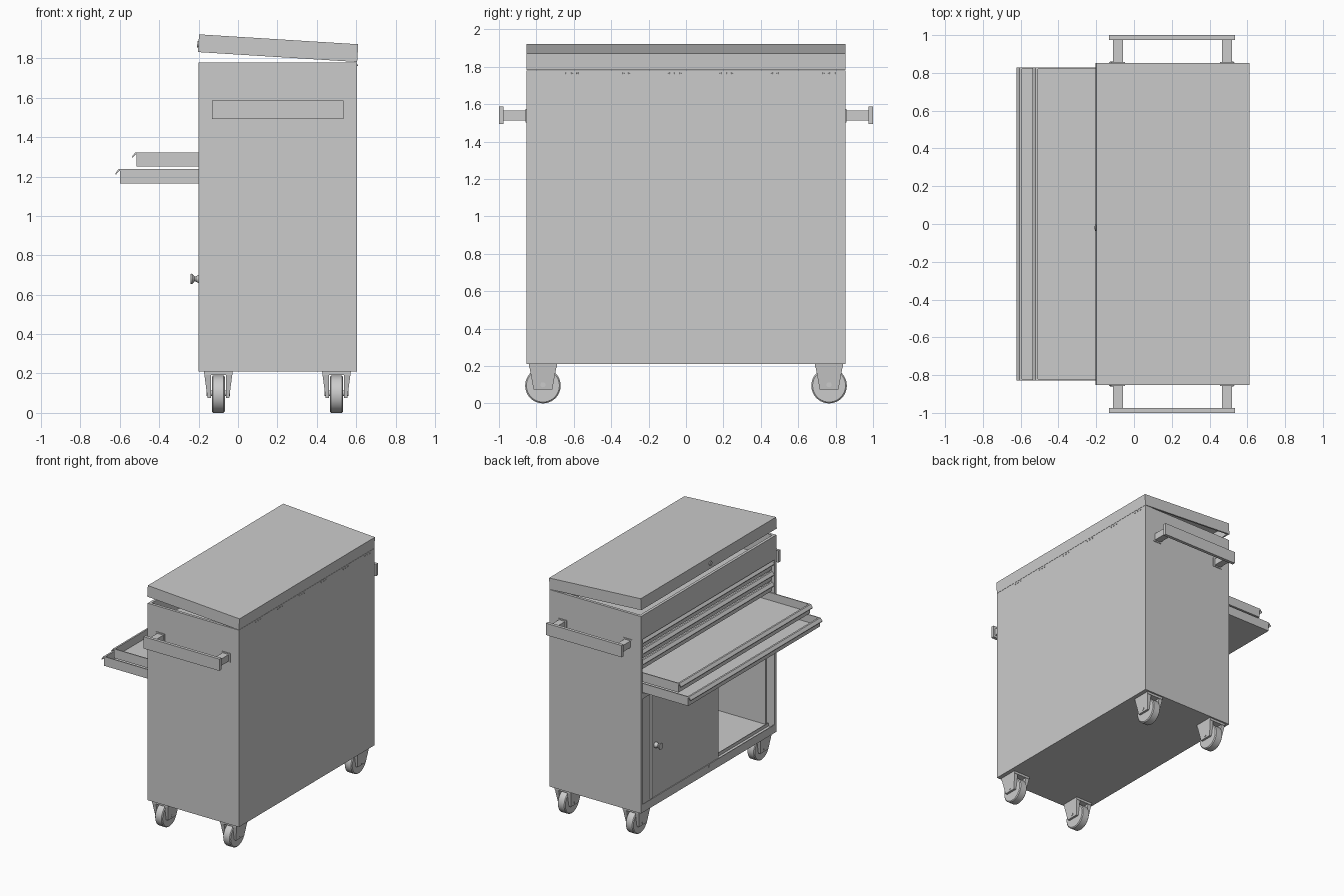
import bpy, bmesh, math
from mathutils import Matrix

if "Cube" in bpy.data.objects:
    bpy.data.objects.remove(bpy.data.objects["Cube"])

grey = bpy.data.materials.new("grey_metal")
grey.diffuse_color = (0.6, 0.6, 0.6, 1)
grey.use_nodes = True
grey.node_tree.nodes["Principled BSDF"].inputs["Base Color"].default_value = grey.diffuse_color


def finish(name, bm, smooth=False):
    bmesh.ops.recalc_face_normals(bm, faces=bm.faces)
    me = bpy.data.meshes.new(name)
    bm.to_mesh(me)
    bm.free()
    me.materials.append(grey)
    ob = bpy.data.objects.new(name, me)
    bpy.context.collection.objects.link(ob)
    if smooth:
        bpy.ops.object.select_all(action='DESELECT')
        ob.select_set(True)
        bpy.context.view_layer.objects.active = ob
        bpy.ops.object.shade_smooth_by_angle(angle=math.radians(35))
    return ob


def add_box(bm, lo, hi):
    vs = bmesh.ops.create_cube(bm, size=1)["verts"]
    for v in vs:
        for i in range(3):
            v.co[i] = lo[i] if v.co[i] < 0 else hi[i]
    return vs


def boxes(name, *pairs):
    bm = bmesh.new()
    for lo, hi in pairs:
        add_box(bm, lo, hi)
    return finish(name, bm)


def tray(name, lo, hi, t, up=1):
    # box hollowed from its top (up=1) or its underside (up=-1)
    bm = bmesh.new()
    add_box(bm, lo, hi)
    bm.normal_update()
    face = [f for f in bm.faces if f.normal.z * up > 0.9][0]
    bmesh.ops.inset_region(bm, faces=[face], thickness=t)
    depth = hi[2] - lo[2] - t
    ext = bmesh.ops.extrude_discrete_faces(bm, faces=[face])["faces"][0]
    bmesh.ops.translate(bm, verts=ext.verts[:], vec=(0, 0, -up * depth))
    return finish(name, bm)


def prism(name, pts, y0, y1):
    # xz profile extruded along y
    bm = bmesh.new()
    f = bm.faces.new([bm.verts.new((x, y0, z)) for x, z in pts])
    ext = bmesh.ops.extrude_face_region(bm, geom=[f])["geom"]
    bmesh.ops.translate(bm, vec=(0, y1 - y0, 0),
                        verts=[g for g in ext if isinstance(g, bmesh.types.BMVert)])
    return finish(name, bm)


def lathe(name, profile, centre, n=32):
    # (x, radius) profile turned around the x axis
    bm = bmesh.new()
    rings = [[bm.verts.new((centre[0] + x,
                            centre[1] + r * math.cos(2 * math.pi * k / n),
                            centre[2] + r * math.sin(2 * math.pi * k / n)))
              for k in range(n)] for x, r in profile]
    for a, b in zip(rings, rings[1:]):
        for k in range(n):
            bm.faces.new((a[k], a[(k + 1) % n], b[(k + 1) % n], b[k]))
    bm.faces.new(rings[0])
    bm.faces.new(rings[-1])
    return finish(name, bm, True)


# cabinet shell
X0, X1, Y, Z0, Z1, T = -0.2, 0.605, 0.853, 0.21, 1.78, 0.022
boxes("cabinet_shell",
      ((X0, -Y, Z0), (X1, -Y + T, Z1)), ((X0, Y - T, Z0), (X1, Y, Z1)),
      ((X1 - T, -Y + T, Z0), (X1, Y - T, Z1)),
      ((X0, -Y + T, Z0), (X1 - T, Y - T, 0.25)),
      ((X0, -Y + T, 1.14), (X1 - T, Y - T, 1.158)),
      ((X0, -Y + T, 1.59), (X1 - T, Y - T, 1.605)),
      ((X0, -Y + T, 1.605), (X0 + T, Y - T, Z1)))

# lower bay: raised floor, side linings and door tracks
boxes("cabinet_floor", ((-0.13, -Y + T, 0.25), (X1 - T, Y - T, 0.265)))
for s, side in ((-1, "left"), (1, "right")):
    boxes("lining_" + side, ((-0.13, min(s * 0.815, s * 0.831), 0.265),
                             (X1 - T, max(s * 0.815, s * 0.831), 1.14)))
boxes("door_tracks",
      ((X0, -Y + T, 0.25), (X0 + 0.006, -0.003, 0.275)),
      ((X0, 0.003, 0.25), (X0 + 0.006, Y - T, 0.275)),
      ((X0, -Y + T, 1.115), (X0 + 0.006, Y - T, 1.14)),
      ((-0.145, -Y + T, 0.25), (-0.139, Y - T, 0.275)))

# two sliding doors, both pushed towards +y
boxes("outer_door", ((-0.19, -0.14, 0.252), (-0.172, 0.70, 1.138)))
boxes("inner_door", ((-0.166, -0.02, 0.252), (-0.148, 0.825, 1.138)))
lathe("door_knob", [(0.05, 0.022), (0.04, 0.022), (0.026, 0.013), (0.018, 0.014),
                    (0.006, 0.027), (0, 0.025)], (-0.24, 0.655, 0.68), 24)

# drawers with hooked pull lips, the two lowest pulled out
for i, x in enumerate((-0.6, -0.515, -0.175, -0.175, -0.175)):
    z = 1.165 + i * 0.085
    top = z + 0.073
    tray("drawer_%d" % (i + 1), (x, -0.829, z), (x + 0.72, 0.829, top), 0.011)
    prism("drawer_lip_%d" % (i + 1),
          [(x, top), (x - 0.006, top), (x - 0.023, top - 0.022), (x - 0.02, top - 0.03),
           (x - 0.015, top - 0.022), (x - 0.003, top - 0.009), (x, top - 0.009)],
          -0.829, 0.829)

# lid, propped open about its rear hinge
lid = tray("lid", (-0.805, -Y, 0), (0.005, Y, 0.09), 0.018, -1)
lock = lathe("lid_lock", [(-0.006, 0.016), (0.004, 0.018)], (-0.805, -0.02, 0.04), 20)
for ob in (lid, lock):
    ob.matrix_world = Matrix.Translation((0.6, 0, 1.782)) @ Matrix.Rotation(0.062, 4, 'Y')

# hinge screws along the back
for h in range(6):
    for k in (-1, 0, 1):
        lathe("hinge_screw_%d_%d" % (h, k), [(0, 0.005), (0.004, 0.004)],
              (X1, -0.61 + 0.275 * h + 0.03 * k, 1.765), 10)

# side handles
for s, side in ((-1, "left"), (1, "right")):
    def slab(x0, x1, ya, yb, z0, z1):
        return (x0, min(s * ya, s * yb), z0), (x1, max(s * ya, s * yb), z1)
    parts = [slab(-0.132, 0.535, 0.975, 1.0, 1.493, 1.587)]
    for x in (-0.085, 0.492):
        parts.append(slab(x - 0.027, x + 0.027, Y, 0.976, 1.512, 1.565))
        parts.append(slab(x - 0.038, x + 0.038, Y, 0.858, 1.502, 1.575))
    boxes("handle_" + side, *parts)

# casters
for cx, end in ((-0.1, "front"), (0.5, "back")):
    for cy, side in ((-0.765, "left"), (0.765, "right")):
        tag = "_%s_%s" % (end, side)
        lathe("wheel" + tag, [(-0.033, 0.088), (-0.027, 0.095), (0.027, 0.095),
                              (0.033, 0.088)], (cx, cy, 0.095), 40)
        lathe("axle" + tag, [(-0.06, 0.014), (0.06, 0.014)], (cx, cy, 0.1), 16)
        bm = bmesh.new()
        add_box(bm, (cx - 0.07, cy - 0.075, 0.192), (cx + 0.07, cy + 0.075, 0.212))
        for s in (-1, 1):
            # cheek plates flare outwards and widen towards the top
            for v in add_box(bm, (-1, -1, 0), (1, 1, 1)):
                high = v.co.z > 0.5
                outer = v.co.x > 0
                width = (0.073 if high else 0.055) if outer else 0.038
                v.co = (cx + s * width,
                        cy + v.co.y * (0.075 if high else 0.05),
                        0.21 if high else 0.075)
        finish("caster_fork" + tag, bm)
